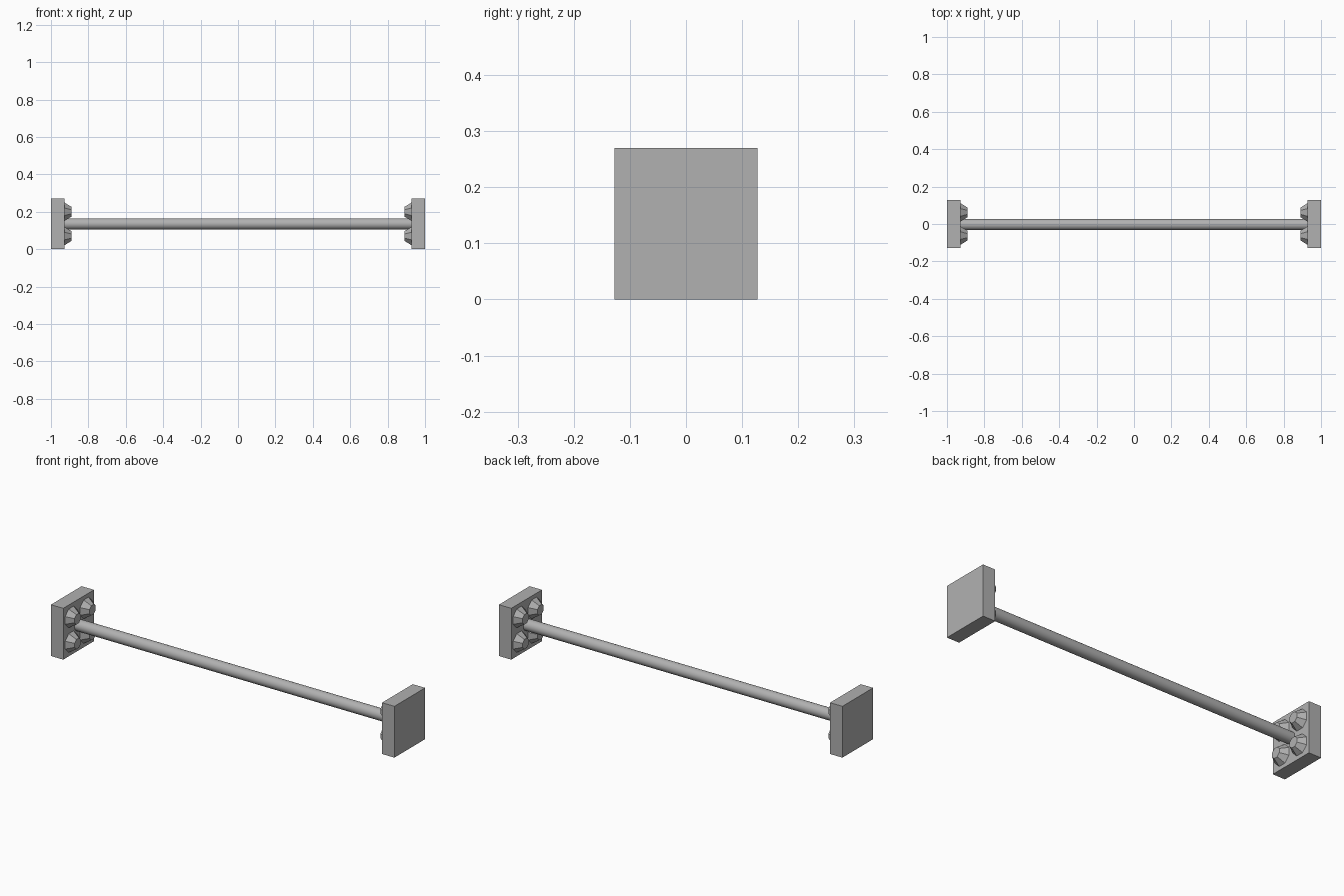
import bpy
from math import pi

if "Cube" in bpy.data.objects:
    bpy.data.objects.remove(bpy.data.objects["Cube"])

CZ = 0.135

# uniform mid-grey finish
grey = bpy.data.materials.new("mid_grey")
grey.diffuse_color = (0.44, 0.44, 0.44, 1)
grey.use_nodes = True
grey.node_tree.nodes["Principled BSDF"].inputs["Base Color"].default_value = grey.diffuse_color


def finish(name):
    o = bpy.context.object
    o.name = name
    o.data.materials.append(grey)


def plate(name, side):
    bpy.ops.mesh.primitive_cube_add(size=1, location=(side * 0.964, 0, CZ))
    bpy.context.object.scale = (0.072, 0.255, 0.27)
    bpy.ops.object.transform_apply(location=False, rotation=False, scale=True)
    finish(name)


def stud(name, side, y, z):
    # eight-sided tapered stud pointing toward the middle of the bar
    bpy.ops.mesh.primitive_cone_add(vertices=8, radius1=0.058, radius2=0.028, depth=0.045,
                                    location=(side * 0.9125, y, z),
                                    rotation=(0, -side * pi / 2, 0))
    o = bpy.context.object
    o.rotation_euler.rotate_axis("Z", pi / 8)
    finish(name)


# long round bar
bpy.ops.mesh.primitive_cylinder_add(vertices=32, radius=0.03, depth=1.88,
                                    location=(0, -0.003, CZ), rotation=(0, pi / 2, 0))
finish("bar")
bpy.ops.object.shade_smooth_by_angle()

# end plates, each with four studs on the inner face
for side, label in ((-1, "left"), (1, "right")):
    plate(f"{label}_end_plate", side)
    for i, (sy, sz) in enumerate(((-1, -1), (1, -1), (1, 1), (-1, 1))):
        stud(f"{label}_stud_{i + 1}", side, sy * 0.062, CZ + sz * 0.065)
